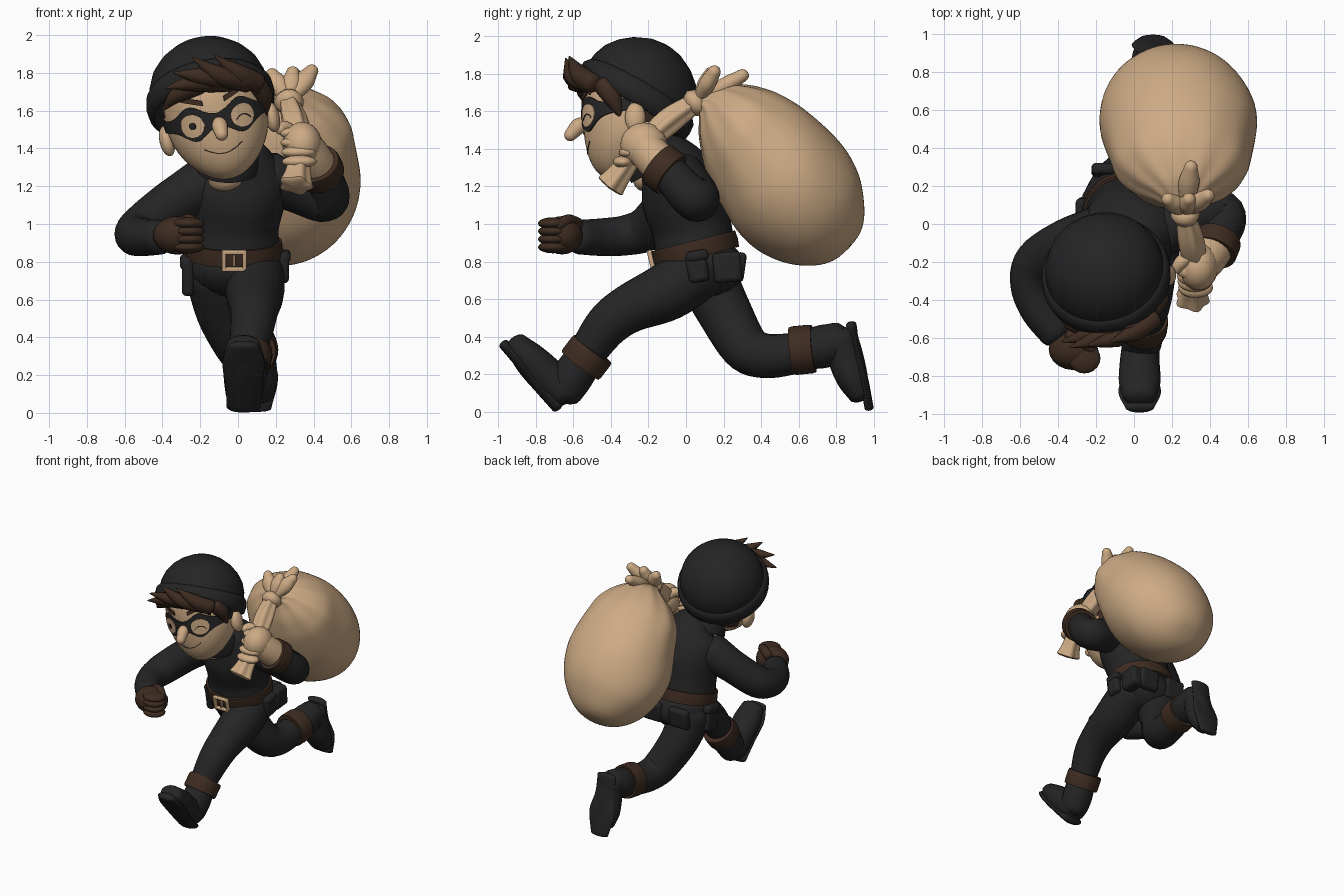
import bpy, bmesh, math
from mathutils import Vector, Matrix

if "Cube" in bpy.data.objects:
    bpy.data.objects.remove(bpy.data.objects["Cube"])

def material(name, rgb):
    m = bpy.data.materials.new(name)
    m.diffuse_color = (*rgb, 1)
    m.use_nodes = True
    m.node_tree.nodes["Principled BSDF"].inputs["Base Color"].default_value = m.diffuse_color
    return m

BLACK = material("black cloth", (0.018, 0.018, 0.019))
BROWN = material("brown leather", (0.048, 0.025, 0.015))
TAN = material("tan", (0.61, 0.405, 0.235))
X, Z = Vector((1, 0, 0)), Vector((0, 0, 1))
sin, cos, pi, rad = math.sin, math.cos, math.pi, math.radians

def finish(name, bm, mat, angle=45):
    bmesh.ops.recalc_face_normals(bm, faces=bm.faces)
    me = bpy.data.meshes.new(name)
    bm.to_mesh(me)
    bm.free()
    me.materials.append(mat)
    for p in me.polygons:
        p.use_smooth = True
    me.set_sharp_from_angle(angle=rad(angle))
    ob = bpy.data.objects.new(name, me)
    bpy.context.collection.objects.link(ob)
    return ob

def loft(name, rings, mat, angle=45):
    """Skin a list of equal rings and cap both ends."""
    bm = bmesh.new()
    vs = [[bm.verts.new(p) for p in r] for r in rings]
    n = len(vs[0])
    for a, b in zip(vs, vs[1:]):
        for i in range(n):
            j = (i + 1) % n
            bm.faces.new((a[i], a[j], b[j], b[i]))
    bm.faces.new(vs[0])
    bm.faces.new(vs[-1])
    return finish(name, bm, mat, angle)

def catmull(pts, steps=5):
    p = [2 * Vector(pts[0]) - Vector(pts[1])] + [Vector(q) for q in pts]
    p.append(2 * p[-1] - p[-2])
    out = []
    for i in range(1, len(p) - 2):
        for k in range(steps):
            t = k / steps
            a, b, c, d = p[i - 1:i + 3]
            out.append(0.5 * (2 * b + (c - a) * t + (2 * a - 5 * b + 4 * c - d) * t * t
                              + (3 * b - a - 3 * c + d) * t ** 3))
    return out + [p[-2]]

def tube(name, pts, mat, ref=X, seg=20, cap=0.6, pleat=0):
    """Rounded sweep through (x, y, z, radius[, second radius])."""
    s = catmull([Vector((*q, q[3]) if len(q) == 4 else q) for q in pts])
    rings, last = [], len(s) - 1
    for i, q in enumerate(s):
        t = (s[min(i + 1, last)] - s[max(i - 1, 0)])
        t = Vector(t[:3]).normalized()
        a = (ref - t * ref.dot(t)).normalized()
        b = t.cross(a)
        ends = [(0, 1)]
        dome = [(sin(w), cos(w)) for w in (rad(25), rad(50), rad(72), rad(86))]
        if i == 0:
            ends = [(-u, v) for u, v in reversed(dome)] + ends
        if i == last:
            ends = ends + dome
        for off, k in ends:
            c = Vector(q[:3]) + t * off * min(q[3], q[4]) * cap
            ring = []
            for j in range(seg):
                w = 2 * pi * j / seg
                f = k * (1 + pleat * cos(5 * w))
                ring.append(c + a * (q[3] * f * cos(w)) + b * (q[4] * f * sin(w)))
            rings.append(ring)
    return loft(name, rings, mat)

def lathe(name, profile, m, mat, seg=32, angle=45):
    return loft(name, [[m @ Vector((r * cos(2 * pi * j / seg), r * sin(2 * pi * j / seg), z))
                        for j in range(seg)] for r, z in profile], mat, angle)

def ball(name, loc, size, mat, m=Matrix()):
    bm = bmesh.new()
    bmesh.ops.create_uvsphere(bm, u_segments=20, v_segments=12, radius=1)
    bm.transform(m @ Matrix.Translation(loc) @ Matrix.Diagonal((*size, 1)))
    return finish(name, bm, mat)

def box(name, loc, size, mat, tilt=0, bevel=0.025):
    bm = bmesh.new()
    bmesh.ops.create_cube(bm, size=1)
    bm.transform(Matrix.Translation(loc) @ Matrix.Rotation(rad(tilt), 4, 'X')
                 @ Matrix.Diagonal((*size, 1)))
    ob = finish(name, bm, mat)
    mod = ob.modifiers.new("round", 'BEVEL')
    mod.width, mod.segments = bevel, 3
    return ob

def along(loc, d):
    return Matrix.Translation(loc) @ Vector(d).to_track_quat('Z', 'Y').to_matrix().to_4x4()

def band(name, loc, d, r, h):
    lathe(name, [(r * .7, -h), (r * .97, -h), (r, -h * .7), (r, h * .7), (r * .97, h), (r * .7, h)],
          along(loc, d), BROWN)

# head, tilted sideways
HEAD = Matrix.Translation((-.125, -.28, 1.62)) @ Matrix.Rotation(rad(-13), 4, 'Y')

def face(phi, z, off=0):
    c = max(-1, min(1, z / (.28 if z > 0 else .39)))
    s, t = math.sqrt(max(0, 1 - abs(c) ** 2.7)), max(0, -c)
    return HEAD @ Vector((sin(phi) * (s * .277 * (1 - .2 * t * t) + off),
                          -cos(phi) * (s * .275 * (1 - .25 * t) + off) - .1 * t ** 1.5, z))

zs = [-.39 * cos(pi / 2 * i / 12) for i in range(12)] + [.28 * sin(pi / 2 * i / 10) for i in range(11)]
zs[0], zs[-1] = -.3895, .2795
head = loft("head", [[face(2 * pi * j / 40, z) for j in range(40)] for z in zs], TAN)
head.data.materials.append(BROWN)
for p in head.data.polygons:
    c = HEAD.inverted() @ p.center
    p.material_index = int(c.z > .13 or (c.y > .03 and c.z > -.24) or (c.y > -.1 and c.z > -.02))

def plate(name, mid, half, a0, a1, off, mat, n=24):
    """Thin patch following the face between two angles."""
    rings = []
    for i in range(n + 1):
        a = a0 + (a1 - a0) * i / n
        q = [mid(a) + half(a) * k / 3 for k in range(-3, 4)]
        rings.append([face(rad(a), z, off) for z in q]
                     + [face(rad(a), z, off - .009) for z in reversed(q)])
    loft(name, rings, mat)

def oval(name, a, z, w, h, off, mat):
    plate(name, lambda p: z, lambda p: .001 + h * math.sqrt(max(0, 1 - ((p - a) / w) ** 2)),
          a - w, a + w, off, mat, 16)

plate("mask", lambda a: -.07 + .03 * (abs(a) / 90) ** 2,
      lambda a: .033 + .06 * math.exp(-((abs(a) - 29) / 17) ** 2), -88, 88, .009, BLACK, 60)
for s, n in ((-1, "right"), (1, "left")):
    oval(n + "_eye", s * 29, -.075, 14.5, .06, .015, TAN)
    plate(n + "_brow", lambda a: .055 + .0018 * (abs(a) - 25), lambda a: .014, *sorted((s * 12, s * 40)),
          .008, BROWN)
    ball(n + "_ear", (s * .285, .01, -.12), (.04, .055, .082), TAN, HEAD)
oval("pupil", -28, -.075, 4, .018, .02, BLACK)
plate("closed_eyelid", lambda a: -.07 - .0003 * (a - 29) ** 2, lambda a: .003, 20, 38, .019, BLACK)
plate("mouth", lambda a: -.25 + .00006 * a * a, lambda a: .003, -26, 26, .003, BROWN)
nose = [HEAD @ Vector(q) for q in ((.005, -.25, -.07), (.005, -.29, -.1), (.005, -.335, -.15))]
tube("nose", [(*q, r) for q, r in zip(nose, (.02, .042, .034))], TAN, X, 16, 1)

# knitted cap, tipped backwards
HAT = (Matrix.Translation((-.15, -.26, 1.68)) @ Matrix.Rotation(rad(-10), 4, 'Y')
       @ Matrix.Rotation(rad(-30), 4, 'X'))
lathe("cap", [(.26, -.06), (.31, -.09), (.335, -.075), (.343, -.03), (.338, .015), (.322, .035), (.314, .04),
              (.31, .08), (.285, .15), (.24, .21), (.18, .26), (.1, .3), (.04, .313), (.003, .315)],
      HAT, BLACK, 40, 50)

# fringe tufts
for i, (a, b, c) in enumerate([
        ((.10, -.50, 1.75), (0, -.57, 1.80), (-.12, -.62, 1.89)),
        ((.05, -.52, 1.75), (-.1, -.6, 1.79), (-.24, -.64, 1.88)),
        ((0, -.52, 1.76), (-.18, -.6, 1.78), (-.34, -.65, 1.80)),
        ((-.05, -.52, 1.75), (-.22, -.58, 1.75), (-.38, -.62, 1.72)),
        ((-.14, -.5, 1.75), (-.30, -.53, 1.7), (-.40, -.47, 1.6)),
        ((-.04, -.53, 1.79), (.04, -.55, 1.77), (.11, -.51, 1.69)),
        ((.1, -.44, 1.74), (.135, -.39, 1.67), (.14, -.34, 1.55))]):
    tube(f"hair_tuft_{i}", [(*a, .055), (*b, .05), (*c, .005)], BROWN, Z, 10)

# torso, neck and collar
tube("torso", [(-.02, .05, .86, .245, .215), (-.02, .03, .98, .235, .212), (-.01, -.01, 1.13, .26, .225),
               (-.01, -.05, 1.25, .265, .2), (-.02, -.1, 1.34, .19, .16), (-.05, -.15, 1.4, .11, .1)],
     BLACK, seg=32, cap=.3)
tube("neck", [(-.06, -.18, 1.24, .1), (-.1, -.25, 1.42, .1)], TAN)
lathe("collar", [(.11, -.06), (.17, -.06), (.16, .03), (.15, .05), (.12, .04)],
      Matrix.Translation((-.05, -.17, 1.35)) @ Matrix.Rotation(rad(28), 4, 'X'), BLACK)

# hips, belt and buckle
ball("hips", (-.02, .08, .77), (.245, .23, .17), BLACK)
lathe("belt", [(.9, -.045), (1.03, -.045), (1.05, 0), (1.03, .045), (.9, .045)],
      Matrix.Translation((-.02, .05, .867)) @ Matrix.Rotation(rad(14), 4, 'X')
      @ Matrix.Diagonal((.245, .222, 1, 1)), BROWN, 40)
box("buckle_prong", (-.02, -.185, .805), (.014, .022, .06), TAN, 13, .004)
for s in (-1, 1):
    box(f"buckle_side_{s}", (-.02 + s * .055, -.185, .805), (.022, .025, .11), TAN, 13, .006)
    box(f"buckle_bar_{s}", (-.02, -.185 - s * .01, .805 + s * .045), (.13, .025, .022), TAN, 13, .006)
    box(f"back_pocket_{s}", (-.02 + s * .12, .285, .77), (.17, .06, .16), BLACK, -8)
box("belt_pouch", (.235, .06, .77), (.07, .11, .16), BLACK, 10)
box("pouch_flap", (.24, .06, .83), (.078, .12, .06), BLACK, 10)
box("side_pouch", (.2, .22, .77), (.1, .15, .16), BLACK, 5)
box("holster", (-.265, .06, .73), (.065, .14, .21), BLACK, 10)
box("holster_flap", (-.27, .06, .8), (.075, .15, .07), BLACK, 10)

# front leg
tube("front_leg", [(.09, .08, .76, .155), (.09, -.1, .64, .155), (.085, -.3, .55, .13),
                   (.075, -.42, .46, .118), (.05, -.53, .31, .098)], BLACK)
band("front_leg_cuff", (.05, -.53, .29), (-.03, -.2, -.26), .128, .055)
tube("front_boot_shaft", [(.05, -.55, .27, .105), (.04, -.61, .18, .11), (.035, -.65, .11, .1)], BLACK)
tube("front_boot", [(.035, -.65, .1, .1, .09), (.03, -.73, .18, .105, .1),
                    (.03, -.83, .28, .11, .09), (.03, -.905, .36, .09, .065)], BLACK)
tube("front_sole", [(.03, -.685, .03, .09, .035), (.03, -.8, .15, .095, .028), (.03, -.89, .265, .112, .028),
                    (.03, -.97, .36, .075, .028)], BLACK)

# rear leg
tube("rear_leg", [(-.12, .1, .74, .16), (-.08, .2, .54, .145), (.01, .31, .35, .13), (.05, .41, .3, .12),
                  (.07, .54, .305, .112), (.09, .66, .33, .1)], BLACK)
band("rear_leg_cuff", (.08, .62, .33), (.02, .2, .02), .13, .06)
tube("rear_boot_shaft", [(.085, .63, .33, .105), (.09, .74, .35, .115), (.1, .82, .38, .1)], BLACK)
tube("rear_boot", [(.1, .825, .395, .1, .09), (.1, .85, .29, .1, .095), (.1, .885, .18, .11, .085),
                   (.1, .925, .09, .09, .06)], BLACK)
tube("rear_sole", [(.1, .88, .465, .08, .028), (.1, .905, .32, .085, .024), (.1, .945, .18, .112, .024),
                   (.1, .975, .02, .075, .024)], BLACK)

# swinging arm with gloved fist
tube("swinging_arm", [(-.2, -.05, 1.2, .14), (-.36, -.1, 1.1, .125), (-.51, -.2, .98, .12),
                      (-.545, -.32, .94, .107), (-.5, -.45, .93, .1), (-.41, -.57, .93, .092)], BLACK, Z)
ball("glove", (-.32, -.66, .94), (.13, .11, .102), BROWN)
for i in range(4):
    ball(f"glove_finger_{i}", (-.262, -.708, .877 + .042 * i), (.085, .08, .033), BROWN)
tube("glove_thumb", [(-.34, -.58, 1.0, .035), (-.26, -.63, 1.02, .032), (-.21, -.68, .99, .028)], BROWN, Z, 12)

# carrying arm, cuff, wrist and bare hand
tube("carrying_arm", [(.16, -.03, 1.25, .135), (.32, .03, 1.18, .125), (.45, .06, 1.13, .12),
                      (.48, .01, 1.16, .11), (.45, -.07, 1.25, .1), (.43, -.1, 1.29, .1)], BLACK, Z)
band("carrying_arm_cuff", (.43, -.115, 1.29), (-.06, -.15, .12), .126, .05)
tube("wrist", [(.43, -.11, 1.29, .105), (.39, -.17, 1.35, .105), (.35, -.22, 1.41, .1)], TAN, Z)
ball("hand", (.34, -.225, 1.42), (.105, .125, .12), TAN)
for i in range(4):
    ball(f"finger_{i}", (.325 - .004 * i, -.335 + .032 * i, 1.33 + .05 * i), (.092, .055, .034), TAN)
tube("thumb", [(.3, -.17, 1.47, .038), (.25, -.2, 1.51, .036), (.22, -.24, 1.5, .028)], TAN, Z, 12)

# sack tail, twisted neck, knot and loose ends
tube("sack_tail", [(.305, -.4, 1.205, .085, .075), (.315, -.35, 1.27, .065, .06), (.33, -.25, 1.4, .05),
                   (.3, -.1, 1.54, .066), (.27, .04, 1.64, .05)], TAN, seg=30, cap=.2, pleat=.12)
lathe("knot", [(.03, -.045), (.06, -.038), (.078, 0), (.06, .038), (.03, .045)],
      along((.27, .05, 1.645), (-.03, .7, .5)), TAN, 24, 80)
for i, tip in enumerate([(.18, .13, 1.79), (.29, .13, 1.8), (.39, .15, 1.81), (.3, .3, 1.79)]):
    k, t = Vector((.27, .06, 1.65)), Vector(tip)
    tube(f"loose_end_{i}", [(*k, .022, .025), (*k.lerp(t, .6), .055, .045), (*t, .036, .035)], TAN, X, 14, 1)

# sack body, pleated near the knot: distance, radius, lift
prof = [(0, .045, 0), (.03, .07, .05), (.07, .12, .075), (.13, .18, .07), (.2, .23, .065), (.3, .285, .055),
        (.45, .335, .04), (.62, .362, .02), (.77, .352, .01), (.9, .312, .005), (1.0, .25, 0), (1.08, .17, 0),
        (1.12, .09, 0), (1.13, .004, 0)]
axis, up = Vector((-.04, .724, -.69)).normalized(), Vector((0, .69, .724))
rings = []
for q in catmull(prof, 4):
    d, r, ring = max(q.x, 0), max(q.y, .003), []
    wide = 1.14 + .14 * math.exp(-((d - .2) / .15) ** 2)
    mid = Vector((.26, .05, 1.65)) + axis * d + up * q.z
    for j in range(64):
        w = 2 * pi * j / 64
        f = r * (1 + .05 * math.exp(-d * 6) * cos(11 * w) + .015 * sin(3 * w + 5 * d) * sin(7 * d + w))
        ring.append(mid + X * (f * wide * cos(w)) + up * (f * sin(w)))
    rings.append(ring)
loft("sack", rings, TAN, 60)
